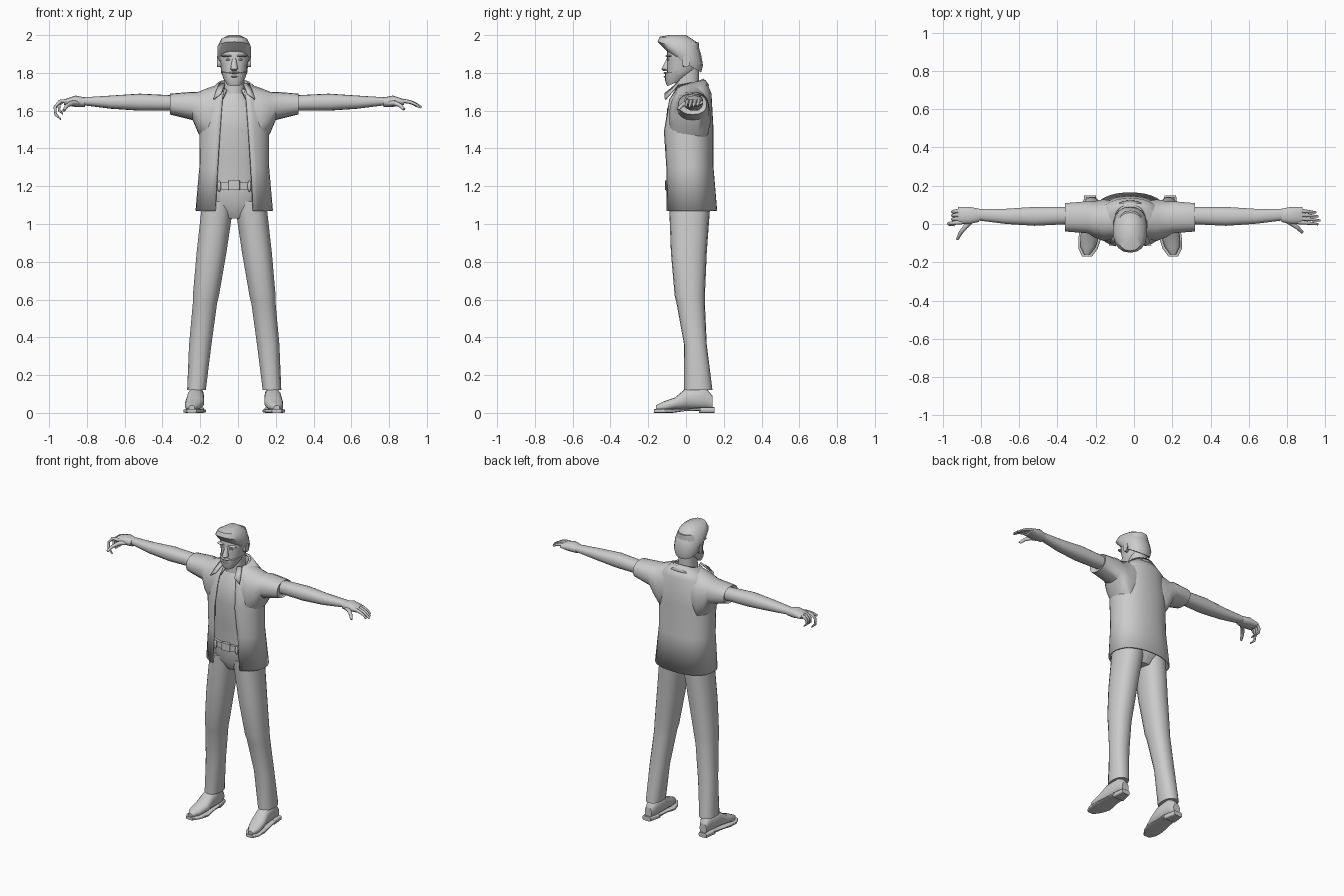
import bpy, bmesh, math
from mathutils import Vector

CENTRE = -.02          # body centre line
SIDES = ((1, "left_"), (-1, "right_"))

cube = bpy.data.objects.get("Cube")
if cube:
    bpy.data.objects.remove(cube, do_unlink=True)

grey = bpy.data.materials.new("plain grey")
grey.use_nodes = True
colour = (.6, .6, .6, 1)
grey.diffuse_color = colour
grey.node_tree.nodes["Principled BSDF"].inputs["Base Color"].default_value = colour


def finish(name, bm, thickness=0, sharp_angle=40):
    """Turn a bmesh into a smooth shaded object on the body centre line."""
    bmesh.ops.translate(bm, verts=bm.verts, vec=(CENTRE, 0, 0))
    bmesh.ops.recalc_face_normals(bm, faces=bm.faces)
    mesh = bpy.data.meshes.new(name)
    bm.to_mesh(mesh)
    bm.free()
    mesh.materials.append(grey)
    ob = bpy.data.objects.new(name, mesh)
    bpy.context.collection.objects.link(ob)
    bpy.ops.object.select_all(action='DESELECT')
    ob.select_set(True)
    bpy.context.view_layer.objects.active = ob
    bpy.ops.object.shade_smooth_by_angle(angle=math.radians(sharp_angle))
    if thickness:
        solid = ob.modifiers.new("thickness", 'SOLIDIFY')
        solid.thickness = thickness
        solid.offset = 0


def skin(name, loops, is_open=False, thickness=0, sharp_angle=40):
    """Join matching loops of points with quads; cap them if closed."""
    bm = bmesh.new()
    rows = [[bm.verts.new(point) for point in loop] for loop in loops]
    count = len(rows[0])
    for low, high in zip(rows, rows[1:]):
        for i in range(count - 1 if is_open else count):
            j = (i + 1) % count
            bm.faces.new((low[i], low[j], high[j], high[i]))
    if not is_open:
        bm.faces.new(rows[0])
        bm.faces.new(rows[-1])
    finish(name, bm, thickness, sharp_angle)


def signed_power(value, roundness):
    return math.copysign(abs(value) ** (2 / roundness), value)


def blend(pair, fraction):
    return pair[0] + (pair[1] - pair[0]) * fraction


def loft(name, axis, rings, side=1, count=18, roundness=2.3,
         tilt=(0, 0), gap=(0, 0), thickness=0):
    """Skin rounded sections (place, a_min, a_max, b_min, b_max) along an axis.
    Tilt and front gap change evenly from the first ring to the last."""
    first, second = [i for i in range(3) if i != axis]
    is_open = gap[0] > 0
    loops = []
    for index, (place, a_min, a_max, b_min, b_max) in enumerate(rings):
        fraction = index / (len(rings) - 1)
        a_half, b_half = (a_max - a_min) / 2, (b_max - b_min) / 2
        start = math.asin((blend(gap, fraction) / a_half) ** (roundness / 2))
        loop = []
        for i in range(count):
            turn = i / (count - 1 if is_open else count)
            angle = start + turn * (math.tau - 2 * start)
            point = Vector()
            point[first] = a_min + a_half * (1 + signed_power(math.sin(angle), roundness))
            point[second] = b_min + b_half * (1 - signed_power(math.cos(angle), roundness))
            point[axis] = place + blend(tilt, fraction) * point[second]
            point.x *= side
            loop.append(point)
        loops.append(loop)
    skin(name, loops, is_open, thickness)


def upright(name, *rows, **options):
    """Symmetric upright loft; each row is (height, half width, front, back)."""
    rings = [(height, -half, half, front, back) for height, half, front, back in rows]
    loft(name, 2, rings, **options)


def digit(name, start, side, step, bend, sway, joints=4, radius=.012):
    """Finger or thumb that curls down by the same angle at each joint."""
    centre, loops = Vector(start), []
    for joint in range(joints + 1):
        heading = Vector((math.cos(bend * joint), sway, -math.sin(bend * joint)))
        across = heading.cross(Vector((0, 1, 0))).normalized()
        over = heading.cross(across).normalized()
        size = radius * (1 - .5 * joint / joints)
        loop = []
        for i in range(8):
            angle = math.tau * i / 8
            point = centre + size * (across * math.cos(angle) + over * math.sin(angle))
            point.x *= side
            loop.append(point)
        loops.append(loop)
        centre = centre + heading * step
    skin(name, loops, sharp_angle=60)


def ball(name, centre, size, side=1):
    """Squashed ball for small features of the face."""
    bm = bmesh.new()
    bmesh.ops.create_uvsphere(bm, u_segments=12, v_segments=8, radius=1)
    bmesh.ops.scale(bm, verts=bm.verts, vec=size)
    bmesh.ops.translate(bm, verts=bm.verts, vec=(centre[0] * side, centre[1], centre[2]))
    finish(name, bm)


# Open overshirt with its collar
upright("overshirt", (1.07, .2, -.11, .16), (1.3, .18, -.11, .14), (1.5, .18, -.12, .14),
        (1.67, .16, -.09, .13), (1.74, .08, -.05, .1),
        count=31, tilt=(0, .2), gap=(.1, .05), thickness=.01)
upright("collar", (1.69, .1, -.09, .12), (1.73, .07, -.06, .09),
        count=21, tilt=(.35, .4), gap=(.06, .04), thickness=.01)

# Undershirt, trouser seat and belt
upright("undershirt", (1.15, .15, -.08, .12), (1.35, .15, -.09, .11), (1.5, .16, -.11, .12),
        (1.61, .14, -.1, .12), (1.69, .06, -.06, .08))
upright("trouser_seat", (1.03, .06, -.05, .09), (1.1, .16, -.09, .13), (1.2, .16, -.09, .12))
upright("belt", (1.18, .16, -.1, .13), (1.22, .16, -.1, .13))
upright("buckle", (1.18, .03, -.11, -.09), (1.23, .03, -.11, -.09), roundness=6)

for side, word in SIDES:
    # Collar point and belt loop
    skin(word + "collar_point",
         [[(.05 * side, -.05, 1.74), (.08 * side, -.04, 1.74)],
          [(.07 * side, -.11, 1.69), (.11 * side, -.11, 1.66)]], is_open=True, thickness=.01)
    ball(word + "belt_loop", (.08, -.1, 1.2), (.01, .01, .03), side)

    # Trouser leg with a slight fold at the knee
    loft(word + "trouser_leg", 2,
         [(1.12, 0, .17, -.09, .13), (.85, .04, .2, -.08, .11), (.62, .08, .22, -.06, .1),
          (.58, .09, .22, -.05, .1), (.36, .12, .24, -.01, .11), (.12, .15, .25, -.01, .14)], side)

    # Shoe
    loft(word + "shoe", 1,
         [(.14, .18, .23, .02, .09), (.1, .16, .24, .02, .14), (0, .16, .25, .02, .13),
          (-.06, .16, .26, .02, .08), (-.12, .18, .26, .01, .06), (-.16, .21, .24, .01, .04)], side)
    loft(word + "sole", 1,
         [(.08, .16, .25, .01, .03), (0, .16, .26, .01, .02), (-.07, .15, .27, 0, .02),
          (-.13, .17, .27, 0, .02), (-.17, .2, .25, 0, .02)], side, roundness=5)
    loft(word + "heel", 1, [(.15, .18, .24, 0, .03), (.07, .16, .25, 0, .03)], side, roundness=5)

    # Sleeve with a turned edge, bare arm and palm
    loft(word + "sleeve", 0,
         [(.08, -.08, .12, 1.46, 1.74), (.14, -.09, .13, 1.41, 1.72), (.19, -.07, .12, 1.48, 1.7),
          (.22, -.05, .12, 1.55, 1.7), (.34, -.04, .11, 1.58, 1.69), (.33, -.02, .09, 1.59, 1.68)],
         side)
    loft(word + "arm", 0,
         [(.3, 0, .09, 1.6, 1.68), (.5, -.01, .09, 1.6, 1.69), (.65, 0, .08, 1.61, 1.68),
          (.81, .02, .08, 1.63, 1.67)], side)
    loft(word + "palm", 0,
         [(.79, .01, .08, 1.62, 1.67), (.84, 0, .09, 1.62, 1.68), (.9, 0, .09, 1.63, 1.66)], side)

# Left hand open, right hand with curled fingers
for k, word in enumerate(("index_finger", "middle_finger", "ring_finger", "little_finger")):
    base = (.88, .01 + .02 * k, 1.65)
    digit("left_" + word, base, 1, .03 - .003 * abs(k - 1), .2, -.1)
    digit("right_" + word, base, -1, .028 if k else .04, .8, -.1)
digit("left_thumb", (.82, .02, 1.64), 1, .03, .4, -.7, joints=3, radius=.016)
digit("right_thumb", (.83, .02, 1.64), -1, .03, .5, -1.1, joints=3, radius=.016)

# Neck and head with a bearded jaw
upright("neck", (1.63, .06, -.06, .07), (1.7, .055, -.06, .07), (1.83, .055, -.05, .07))
upright("head", (1.77, .03, -.09, -.02), (1.78, .05, -.1, .02), (1.81, .07, -.1, .06),
        (1.85, .07, -.1, .07), (1.88, .08, -.1, .07), (1.92, .08, -.1, .07), (1.96, .06, -.08, .07),
        count=24, tilt=(.4, 0))
upright("beard", (1.77, .04, -.1, -.02), (1.79, .06, -.11, .03), (1.82, .07, -.11, .03),
        count=24, tilt=(.4, .2))
upright("nose", (1.81, .01, -.12, -.08), (1.82, .02, -.13, -.08), (1.88, .01, -.1, -.08), count=10)
ball("moustache", (0, -.1, 1.8), (.03, .02, .006))
ball("lower_lip", (0, -.1, 1.78), (.02, .02, .005))
for side, word in SIDES:
    ball(word + "brow", (.04, -.09, 1.89), (.03, .02, .006), side)
    ball(word + "eye", (.03, -.09, 1.87), (.015, .01, .006), side)
    loft(word + "ear", 0, [(.07, -.02, .01, 1.83, 1.88), (.09, -.02, .02, 1.83, 1.89)], side)

# Hair swept up at the front and cropped at the back
upright("hair", (1.85, .08, -.09, .08), (1.88, .09, -.12, .09), (1.92, .09, -.15, .08),
        (1.97, .07, -.14, .06), (2, .03, -.09, 0), tilt=(-.6, 0))
